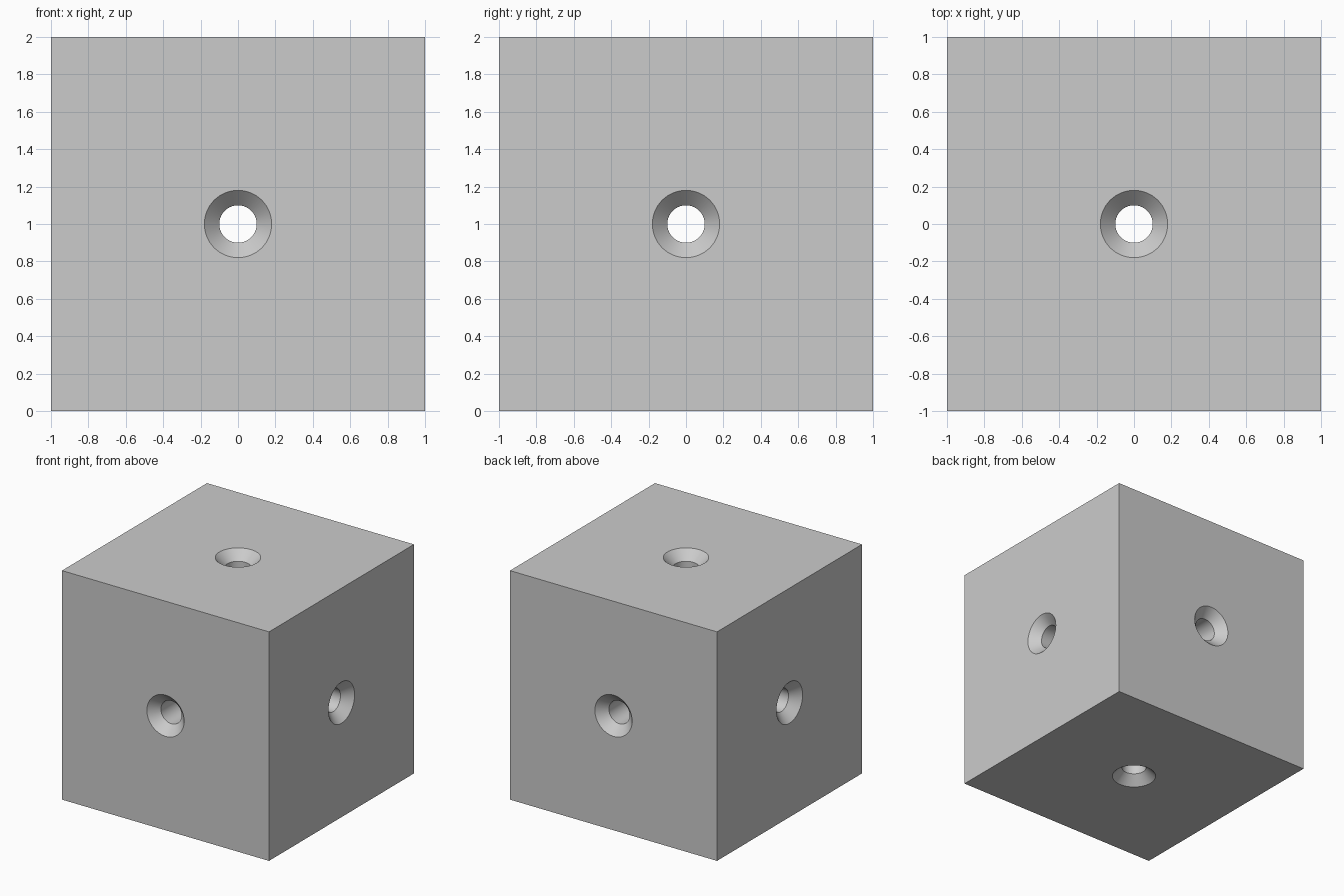
import bpy
import bmesh
from math import radians
from mathutils import Matrix

SIDE = 2.0
HOLE_R = 0.1
SINK_R = 0.18
SINK_DEPTH = 0.08
OVERSHOOT = 0.1
SEGMENTS = 64

default = bpy.data.objects.get("Cube")
if default:
    bpy.data.objects.remove(default, do_unlink=True)


def add_object(name, bm):
    mesh = bpy.data.meshes.new(name)
    bm.to_mesh(mesh)
    bm.free()
    obj = bpy.data.objects.new(name, mesh)
    bpy.context.collection.objects.link(obj)
    return obj


def lathe(name, profile, rotation):
    """Closed solid of revolution from (radius, height) rings, about local z."""
    bm = bmesh.new()
    verts = [bm.verts.new((r, 0, z)) for r, z in profile]
    edges = [bm.edges.new(pair) for pair in zip(verts, verts[1:])]
    bmesh.ops.spin(bm, geom=verts + edges, axis=(0, 0, 1), cent=(0, 0, 0),
                   angle=radians(360), steps=SEGMENTS, use_duplicate=False)
    bmesh.ops.remove_doubles(bm, verts=bm.verts, dist=0.0001)
    bmesh.ops.recalc_face_normals(bm, faces=bm.faces)
    bmesh.ops.transform(bm, matrix=rotation, verts=bm.verts)
    return add_object(name, bm)


# Solid block
bm = bmesh.new()
bmesh.ops.create_cube(bm, size=SIDE)
block = add_object("drilled_block", bm)

# Through hole with a countersink at both ends
half = SIDE / 2
end = half + OVERSHOOT
flare = SINK_R + OVERSHOOT * (SINK_R - HOLE_R) / SINK_DEPTH
neck = half - SINK_DEPTH
profile = [(0, -end), (flare, -end), (HOLE_R, -neck),
           (HOLE_R, neck), (flare, end), (0, end)]

# Drill along each axis
bpy.context.view_layer.objects.active = block
block.select_set(True)
rotations = {
    "x": Matrix.Rotation(radians(90), 4, "Y"),
    "y": Matrix.Rotation(radians(90), 4, "X"),
    "z": Matrix.Identity(4),
}
for axis, rotation in rotations.items():
    cutter = lathe("hole_cutter_" + axis, profile, rotation)
    cutter.hide_render = True
    drill = block.modifiers.new("drill_" + axis, "BOOLEAN")
    drill.operation = "DIFFERENCE"
    drill.solver = "EXACT"
    drill.object = cutter
    bpy.ops.object.modifier_apply(modifier=drill.name)
    bpy.data.objects.remove(cutter, do_unlink=True)

# Stand on the ground and smooth the round walls
block.data.transform(Matrix.Translation((0, 0, half)))
bpy.ops.object.select_all(action="DESELECT")
block.select_set(True)
bpy.ops.object.shade_smooth_by_angle(angle=radians(30))
